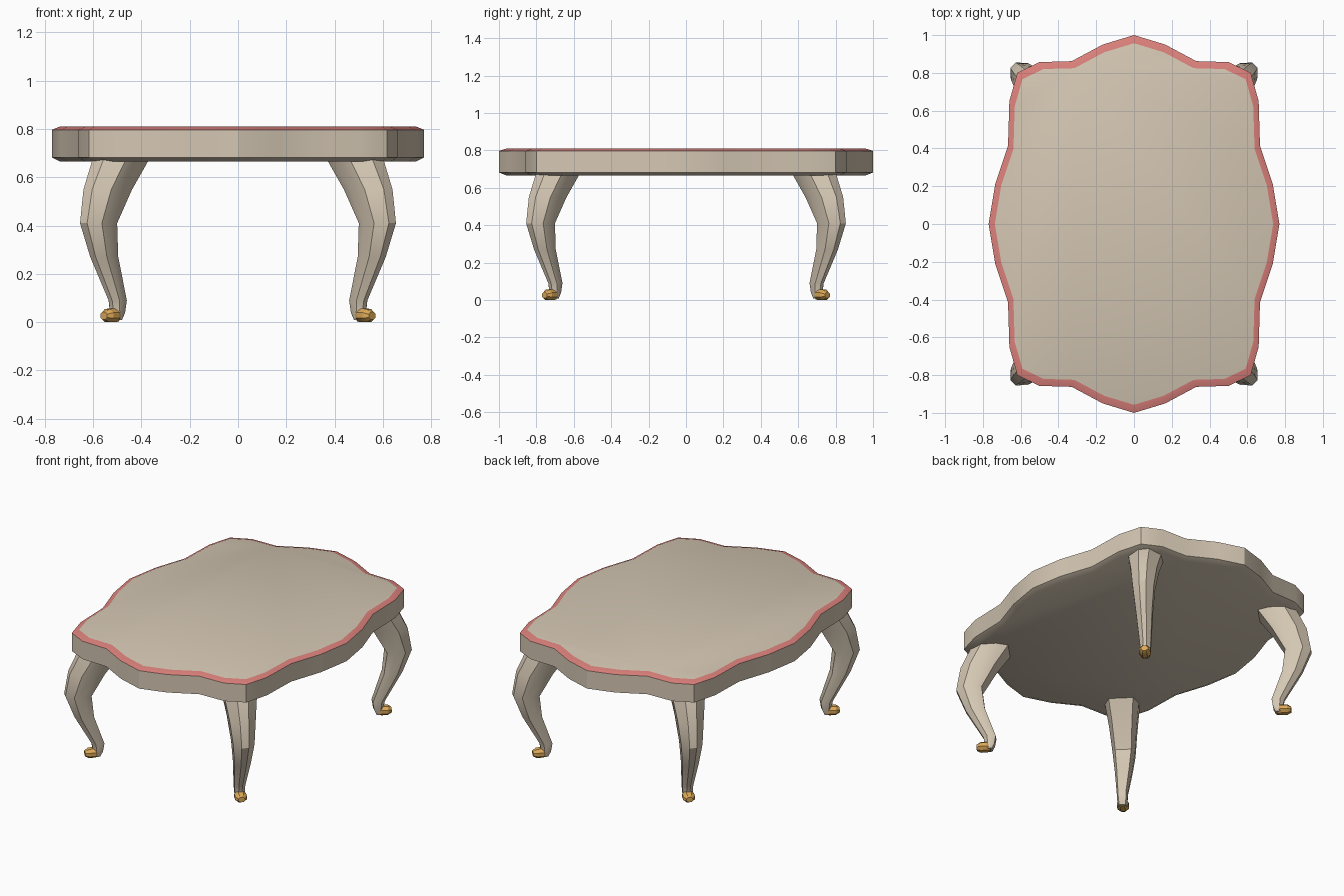
import bpy, bmesh, math

if "Cube" in bpy.data.objects:
    bpy.data.objects.remove(bpy.data.objects["Cube"])


def material(name, rgb):
    m = bpy.data.materials.new(name)
    m.diffuse_color = (*rgb, 1)
    m.use_nodes = True
    m.node_tree.nodes["Principled BSDF"].inputs["Base Color"].default_value = m.diffuse_color
    return m


cream = material("cream wood", (0.66, 0.57, 0.45))
pink = material("pink trim", (0.72, 0.22, 0.20))
gold = material("gold", (0.72, 0.40, 0.10))


def loft(name, rings, mats, angle=30, band_mats=None):
    """Closed skin through matching rings of points; band_mats maps band index to material slot."""
    bm = bmesh.new()
    vs = [[bm.verts.new(p) for p in r] for r in rings]
    n = len(rings[0])
    for b in range(len(vs) - 1):
        for i in range(n):
            j = (i + 1) % n
            f = bm.faces.new((vs[b][i], vs[b][j], vs[b + 1][j], vs[b + 1][i]))
            f.material_index = (band_mats or {}).get(b, 0)
    bm.faces.new(vs[0])
    bm.faces.new(vs[-1])
    bmesh.ops.recalc_face_normals(bm, faces=bm.faces)
    me = bpy.data.meshes.new(name)
    bm.to_mesh(me)
    bm.free()
    for m in mats:
        me.materials.append(m)
    ob = bpy.data.objects.new(name, me)
    bpy.context.collection.objects.link(ob)
    bpy.ops.object.select_all(action='DESELECT')
    ob.select_set(True)
    bpy.context.view_layer.objects.active = ob
    bpy.ops.object.shade_smooth_by_angle(angle=math.radians(angle))
    return ob


# Table top: quarter outline mirrored into the full scalloped shape
quarter = [(0, 1), (0.165, 0.95), (0.33, 0.862), (0.502, 0.857), (0.618, 0.80),
           (0.66, 0.65), (0.667, 0.415), (0.735, 0.21), (0.77, 0)]
half = quarter + [(x, -y) for x, y in reversed(quarter[:-1])]
outline = half + [(-x, y) for x, y in reversed(half[1:-1])]
levels = [(0.957, 0.665), (1, 0.682), (1, 0.797), (0.957, 0.811)]
loft("table_top", [[(x * s, y * s, z) for x, y in outline] for s, z in levels],
     [cream, pink], band_mats={2: 1})

# Leg stations: z, inner edge, outer edge (along the corner diagonal), width
stations = [(0.675, 0.592, 0.82, 0.20), (0.55, 0.678, 0.88, 0.16),
            (0.41, 0.755, 0.905, 0.13), (0.27, 0.738, 0.85, 0.10),
            (0.09, 0.675, 0.748, 0.066), (0.04, 0.683, 0.738, 0.06),
            (0.008, 0.698, 0.74, 0.05)]
# Leg cross-section: depth 0..1 from inside to outside, and width factor
section = [(0, -0.36), (0.3, -0.5), (0.7, -0.48), (1, -0.16),
           (1, 0.16), (0.7, 0.48), (0.3, 0.5), (0, 0.36)]
# Foot rings along the diagonal: distance, half width, bottom, top
foot = [(0.708, 0.022, 0.003, 0.045), (0.728, 0.034, 0.0, 0.056),
        (0.765, 0.034, 0.0, 0.055), (0.787, 0.020, 0.010, 0.042)]
octagon = [(math.cos(a), math.sin(a)) for a in
           (math.radians(22.5 + 45 * k) for k in range(8))]
R = math.sqrt(0.5)

for yname, sy in (("front", -1), ("back", 1)):
    for xname, sx in (("left", -1), ("right", 1)):
        def place(u, v, z):
            return (sx * (u + v) * R, sy * (0.2 + (u - v) * R), z)

        # Curved leg
        loft(f"{yname}_{xname}_leg",
             [[place(a + (b - a) * d, w * t, z) for d, t in section]
              for z, a, b, w in stations], [cream])
        # Gold foot tip
        k = 1 / math.cos(math.radians(22.5))
        loft(f"{yname}_{xname}_foot",
             [[place(u, h * c * k, (lo + hi) / 2 + (hi - lo) / 2 * s * k)
               for c, s in octagon] for u, h, lo, hi in foot], [gold])
